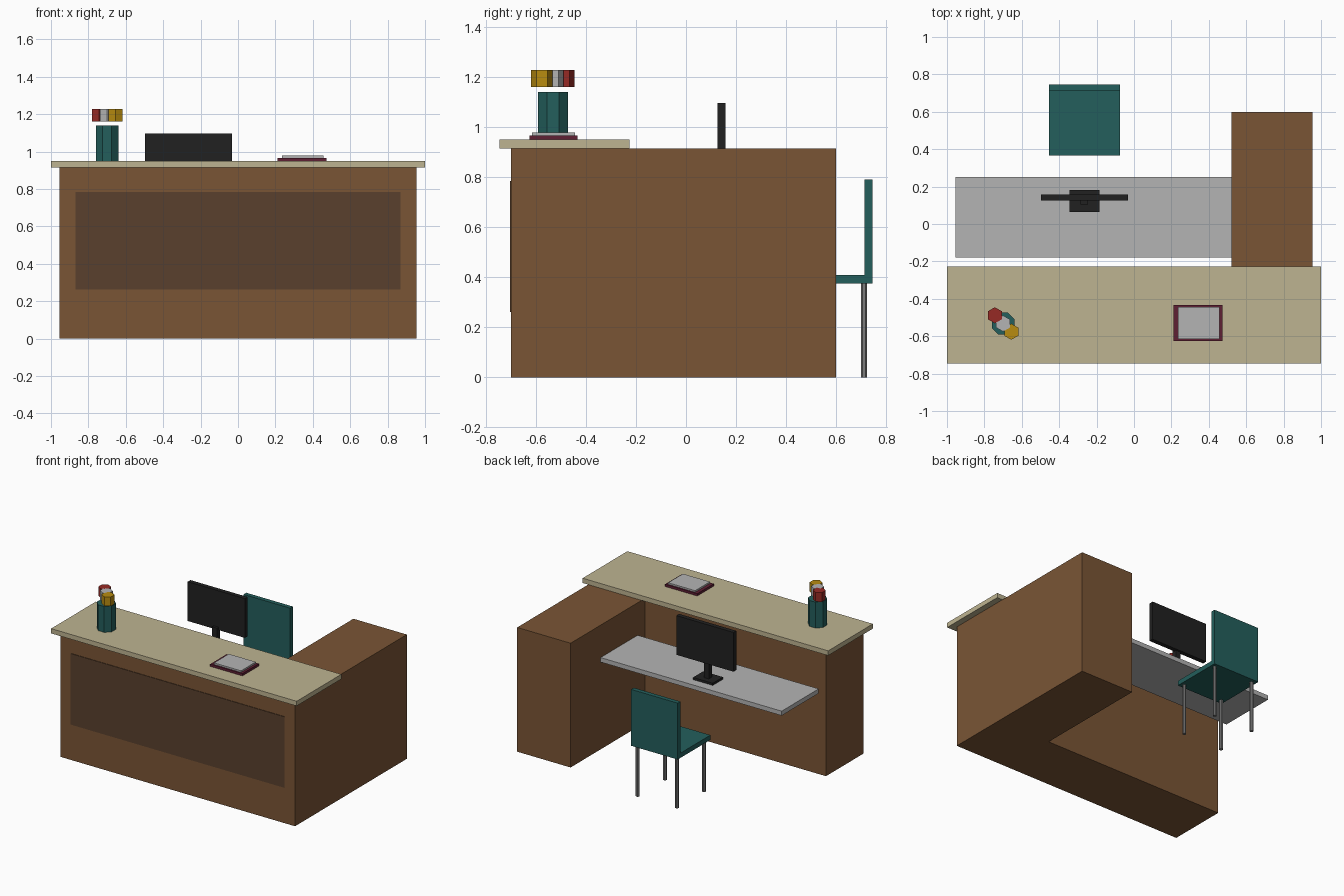
import bpy, bmesh, math
from mathutils import Matrix

if "Cube" in bpy.data.objects:
    bpy.data.objects.remove(bpy.data.objects["Cube"])


def material(name, rgb):
    m = bpy.data.materials.new(name)
    m.diffuse_color = (*rgb, 1)
    m.use_nodes = True
    m.node_tree.nodes["Principled BSDF"].inputs["Base Color"].default_value = m.diffuse_color
    return m


WOOD = material("wood brown", (0.195, 0.091, 0.036))
DARK = material("dark brown", (0.102, 0.051, 0.026))
CREAM = material("cream", (0.515, 0.456, 0.283))
GREY = material("light grey", (0.456, 0.456, 0.456))
TEAL = material("teal", (0.017, 0.114, 0.107))
BLACK = material("black", (0.015, 0.015, 0.015))
MAROON = material("maroon", (0.114, 0.014, 0.034))
RED = material("red", (0.305, 0.023, 0.018))
YELLOW = material("yellow", (0.479, 0.262, 0.005))
STEEL = material("steel grey", (0.205, 0.205, 0.205))


def finish(name, bm, mat):
    bmesh.ops.recalc_face_normals(bm, faces=bm.faces)
    mesh = bpy.data.meshes.new(name)
    bm.to_mesh(mesh)
    bm.free()
    mesh.materials.append(mat)
    ob = bpy.data.objects.new(name, mesh)
    bpy.context.collection.objects.link(ob)
    return ob


def box(name, mat, x, y, z):
    """Box from (min, max) ranges on each axis."""
    bm = bmesh.new()
    mid = [(a + b) / 2 for a, b in (x, y, z)]
    size = [b - a for a, b in (x, y, z)]
    bmesh.ops.create_cube(bm, size=1, matrix=Matrix.Translation(mid) @ Matrix.Diagonal((*size, 1)))
    return finish(name, bm, mat)


def prism(name, mat, x, y, z, r, sides, turn=0.0):
    """Upright prism; with turn 0 a corner lies on the x axis."""
    bm = bmesh.new()
    ring = [bm.verts.new((x + r * math.cos(turn + math.tau * i / sides),
                          y + r * math.sin(turn + math.tau * i / sides), z[0]))
            for i in range(sides)]
    face = bm.faces.new(ring)
    top = bmesh.ops.extrude_face_region(bm, geom=[face])["geom"]
    bmesh.ops.translate(bm, vec=(0, 0, z[1] - z[0]),
                        verts=[v for v in top if isinstance(v, bmesh.types.BMVert)])
    # extruding a lone face can leave the base open, so cap it if needed
    bmesh.ops.holes_fill(bm, edges=bm.edges)
    return finish(name, bm, mat)


# L-shaped desk body, extruded from its plan
bm = bmesh.new()
plan = [(-0.955, -0.70), (0.955, -0.70), (0.955, 0.60), (0.52, 0.60), (0.52, -0.265), (-0.955, -0.265)]
low = [bm.verts.new((x, y, 0)) for x, y in plan]
high = [bm.verts.new((x, y, 0.915)) for x, y in plan]
bm.faces.new(low)
bm.faces.new(high)
for i in range(6):
    j = (i + 1) % 6
    bm.faces.new((low[i], low[j], high[j], high[i]))
finish("desk_body", bm, WOOD)

# Front panel, counter and inner work surface
box("front_panel", DARK, (-0.87, 0.87), (-0.704, -0.698), (0.262, 0.785))
box("counter_top", CREAM, (-1, 1), (-0.746, -0.226), (0.915, 0.95))
box("work_surface", GREY, (-0.955, 0.52), (-0.18, 0.251), (0.643, 0.676))

# Monitor
box("monitor_base", BLACK, (-0.345, -0.185), (0.063, 0.182), (0.676, 0.692))
box("monitor_neck", BLACK, (-0.285, -0.245), (0.105, 0.142), (0.69, 0.83))
box("monitor_screen", BLACK, (-0.497, -0.031), (0.125, 0.157), (0.808, 1.097))

# Chair
box("chair_seat", TEAL, (-0.455, -0.075), (0.366, 0.746), (0.375, 0.41))
box("chair_back", TEAL, (-0.455, -0.075), (0.714, 0.746), (0.41, 0.79))
for x in (-0.425, -0.105):
    for y in (0.396, 0.712):
        prism("chair_leg", STEEL, x, y, (0, 0.375), 0.0135, 8, math.pi / 8)

# Book with a block of pages
box("book_cover", MAROON, (0.212, 0.474), (-0.626, -0.434), (0.95, 0.967))
box("book_pages", GREY, (0.236, 0.456), (-0.616, -0.444), (0.967, 0.979))

# Vase and three flower heads
prism("vase", TEAL, -0.70, -0.532, (0.95, 1.14), 0.065, 8, math.pi / 8)
for i, mat in enumerate((RED, GREY, YELLOW)):
    k = i - 1
    prism("flower_head", mat, -0.70 + 0.044 * k, -0.532 - 0.044 * k, (1.16, 1.228), 0.043, 6, math.pi / 6)
